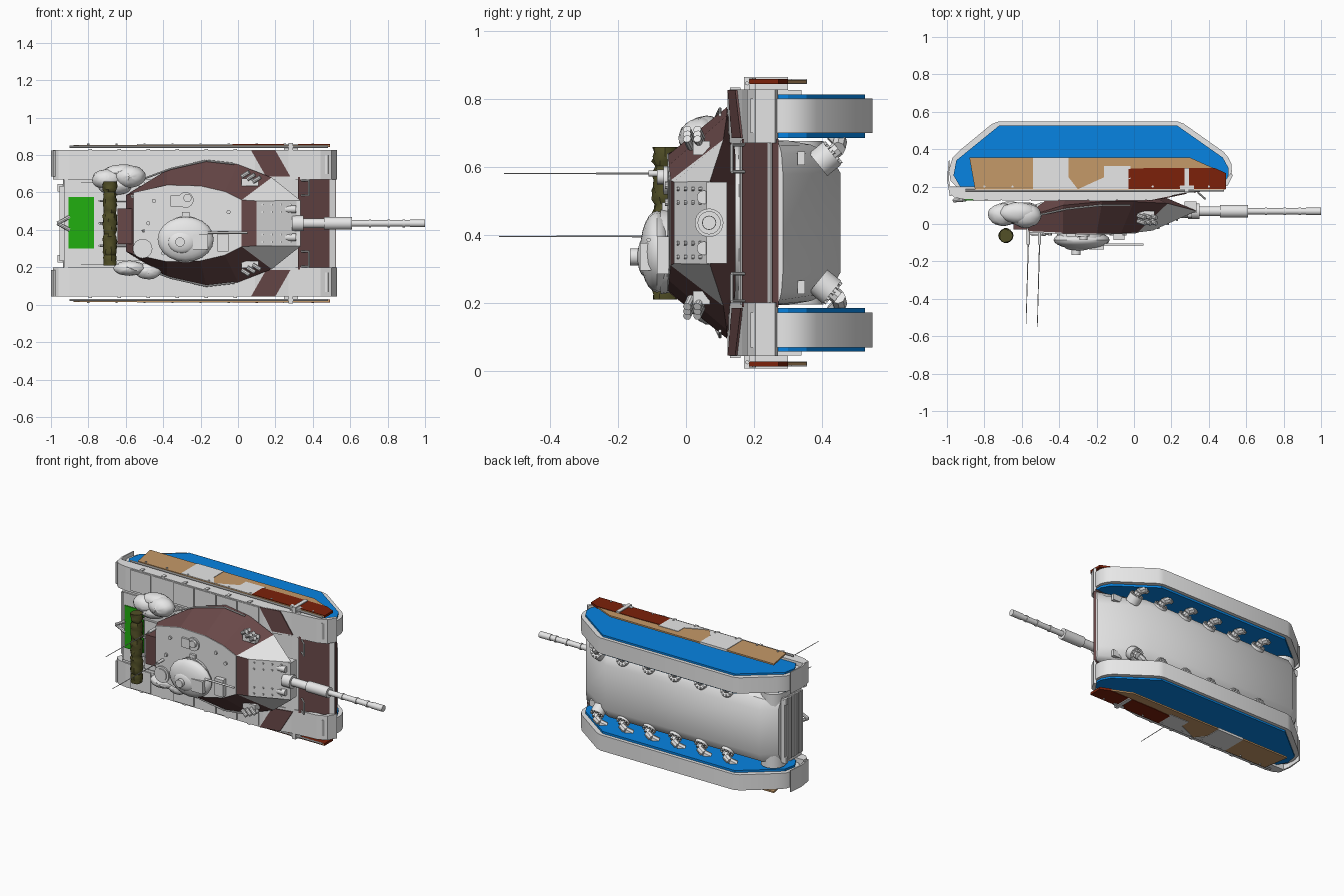
import bpy, bmesh, math, random
from mathutils import Vector, Matrix

random.seed(4)
cube = bpy.data.objects.get("Cube")
if cube:
    bpy.data.objects.remove(cube)


def material(name, *rgb):
    m = bpy.data.materials.new(name)
    m.use_nodes = True
    m.diffuse_color = (*rgb, 1)
    m.node_tree.nodes["Principled BSDF"].inputs["Base Color"].default_value = (*rgb, 1)
    return m


WHITE = material("pale grey", .84, .84, .84)
BROWN = material("brown", .14, .065, .065)
BLUE = material("blue", .002, .23, .76)
GREEN = material("green", .015, .43, .005)
TAN = material("tan", .56, .32, .14)
RED = material("dark red", .2, .015, .003)
OLIVE = material("olive", .085, .08, .02)

# Working axes are forward, left, up; the whole vehicle lies on its side
LAY = Matrix.Translation((0, 0, .435)) @ Matrix.Rotation(math.pi / 2, 4, 'X')


def finish(name, bm, mats, smooth=False):
    bmesh.ops.recalc_face_normals(bm, faces=bm.faces)
    bm.transform(LAY)
    me = bpy.data.meshes.new(name)
    bm.to_mesh(me)
    bm.free()
    for m in mats if isinstance(mats, list) else [mats]:
        me.materials.append(m)
    ob = bpy.data.objects.new(name, me)
    bpy.context.collection.objects.link(ob)
    if smooth:
        bpy.ops.object.select_all(action='DESELECT')
        ob.select_set(True)
        bpy.context.view_layer.objects.active = ob
        bpy.ops.object.shade_smooth_by_angle(angle=math.radians(35))
    return ob


def loft(name, rings, mats, smooth=False, rule=None):
    bm = bmesh.new()
    vs = [[bm.verts.new(p) for p in r] for r in rings]
    n = len(rings[0])
    for a, b in zip(vs, vs[1:]):
        for i in range(n):
            bm.faces.new((a[i], a[(i + 1) % n], b[(i + 1) % n], b[i]))
    bm.faces.new(vs[0])
    bm.faces.new(vs[-1])
    if rule:
        for f in bm.faces:
            f.material_index = rule(f.calc_center_median())
    return finish(name, bm, mats, smooth)


def prism(name, profile, s0, s1, mat, smooth=False):
    return loft(name, [[(x, s, h) for x, h in profile] for s in (s0, s1)], mat, smooth)


def box(name, x0, x1, s0, s1, h0, h1, mat=WHITE):
    return prism(name, [(x0, h0), (x1, h0), (x1, h1), (x0, h1)], s0, s1, mat)


def rod(name, a, b, r, mat=WHITE, r2=None, seg=16):
    a, b = Vector(a), Vector(b)
    bm = bmesh.new()
    bmesh.ops.create_cone(bm, cap_ends=True, segments=seg, radius1=r,
                          radius2=r if r2 is None else r2, depth=(b - a).length)
    q = (b - a).to_track_quat('Z', 'Y').to_matrix().to_4x4()
    bm.transform(Matrix.Translation((a + b) / 2) @ q)
    return finish(name, bm, mat, True)


def ball(name, centre, size, lump=0.0):
    bm = bmesh.new()
    bmesh.ops.create_uvsphere(bm, u_segments=20, v_segments=12, radius=1)
    for v in bm.verts:
        v.co *= 1 + random.uniform(-lump, lump)
    bm.transform(Matrix.Translation(centre) @ Matrix.Diagonal((*size, 1)))
    return finish(name, bm, WHITE, True)


def tube(name, pts, r):
    for a, b in zip(pts, pts[1:]):
        rod(name, a, b, r, seg=8)


# Hull: rounded belly running into one sloping nose plate
def hull_ring(x, top, low, w):
    rows = [(1, 0), (1, .47), (.95, .7), (.85, .88), (.6, 1)]
    half = [(w * k, top + (low - top) * t) for k, t in rows]
    return [(x, s, h) for s, h in half] + [(x, -s, h) for s, h in reversed(half)]


loft("hull", [hull_ring(-.93, -.14, -.38, .235), hull_ring(-.84, -.14, -.45, .24),
              hull_ring(.26, -.16, -.455, .242), hull_ring(.52, -.25, -.285, .24)], WHITE, True)
prism("glacis", [(.32, -.165), (.525, -.255), (.52, -.272), (.32, -.26)], -.247, .247, BROWN)
box("engine_deck", -.92, -.5, -.22, .22, -.15, -.132)
box("engine_cover", -.905, -.77, -.135, .14, -.15, -.125, GREEN)
for i in range(9):
    h = -.17 - i * .022
    box("rear_louvre", -.955, -.92, -.2, .2, h - .007, h + .007)
tube("travel_lock", [(-.9, -.035, -.13), (-.965, 0, -.125), (-.9, .035, -.13)], .01)
for s in (-.19, .19):
    box("front_tow_eye", .38, .45, s - .02, s + .02, -.35, -.328)
    box("rear_tow_eye", -.965, -.93, s - .02, s + .02, -.35, -.33)
    rod("final_drive", (-.86, s - .05, -.33), (-.86, s + .05, -.33), .075)
    tube("lamp_guard", [(.34, s - .04, -.17), (.38, s - .04, -.135), (.38, s + .04, -.135),
                        (.34, s + .04, -.17)], .005)

# Running gear, fenders and skirts on both sides
fill = [(-.93, -.2), (-.965, -.26), (-.95, -.34), (-.72, -.527), (.23, -.527),
        (.475, -.355), (.505, -.3), (.505, -.26), (.47, -.2)]
band = [(-.94, -.19), (-.98, -.23), (-.99, -.29), (-.97, -.355), (-.93, -.395), (-.76, -.535), (-.72, -.549),
        (.23, -.549), (.265, -.537), (.48, -.385), (.505, -.355), (.521, -.32), (.523, -.28), (.508, -.23), (.48, -.19)]
skirt = [(-.88, -.355), (.3, -.355), (.49, -.27), (.49, -.185), (-.85, -.185)]
fender = [(-.985, -.2), (-.99, -.17), (-.96, -.142), (-.9, -.13), (.09, -.128), (.27, -.165), (.44, -.18),
          (.5, -.205), (.53, -.262), (.515, -.27), (.47, -.21), (.3, -.2)]
for d in (-1, 1):
    prism("track_fill", fill, d * .25, d * .378, BLUE)
    prism("track_band", band, d * .264, d * .366, WHITE, True)
    prism("fender", fender, d * .235, d * .392, WHITE)
    prism("rear_mudflap", [(-.985, -.15), (-1, -.24), (-.99, -.34), (-.985, -.34), (-.99, -.24), (-.975, -.15)],
          d * .25, d * .39, WHITE)
    # Stowage bins and the brown painted panel on the front slope
    for i in range(6):
        x = -.86 + i * .155
        box("stowage_bin", x, x + .145, d * .25, d * .385, -.14, -.122 - .003 * (i % 2))
        box("bin_latch", x + .06, x + .08, d * .384, d * .398, -.16, -.13)
    panel = [(.07, .39), (.2, .39), (.28, .25), (.15, .25)]
    loft("brown_panel", [[(x, d * s, dz - .128 - max(0, x - .09) * .206) for x, s in panel]
                         for dz in (-.002, .006)], BROWN)
    # Skirt sheets with painted patches
    prism("skirt", skirt, d * .41, d * .42, TAN)
    patches = [("skirt_red", RED, [(-.03, -.295), (.1, -.3), (.43, -.3), (.492, -.272), (.492, -.186), (-.03, -.186)]),
               ("skirt_pale", WHITE, [(-.54, -.356), (-.35, -.356), (-.35, -.25), (-.3, -.186), (-.54, -.186)]),
               ("skirt_pale_small", WHITE, [(-.16, -.31), (-.02, -.31), (-.02, -.186), (-.3, -.186), (-.16, -.25)])]
    for name, mat, prof in patches:
        prism(name, prof, d * .408, d * .423, mat)
    tube("skirt_rail", [(-.9, d * .41, -.18), (.48, d * .41, -.18)], .006)
    box("skirt_bracket", .27, .295, d * .39, d * .429, -.3, -.17)
    box("skirt_bracket_foot", .245, .32, d * .39, d * .425, -.205, -.185)
    for i in range(9):
        x = -.8 + i * .15
        rod("skirt_bolt", (x, d * .415, -.2), (x, d * .426, -.2), .006, seg=8)
    # Suspension arms: bolted round mounts on the belly edge, arms hooking outwards
    axis = Vector((0, d * .63, -.78))
    side = Vector((0, d * .78, .63))
    for i in range(6):
        c = Vector((.34 - i * .187, d * .19, -.412))
        rod("arm_mount", c - axis * .03, c + axis * .022, .043)
        for k in range(10):
            a = k * math.pi / 5
            p = c + Vector((math.cos(a), 0, 0)) * .036 + side * math.sin(a) * .036
            rod("mount_bolt", p, p + axis * .03, .006, seg=6)
        tube("suspension_arm", [c, c + axis * .045, c + Vector((-.035, d * .05, -.04)),
                                c + Vector((-.07, d * .07, -.02))], .022)


# Turret: faceted brown shell with pale roof and front cheeks
def ring(half):
    return [Vector(p) for p in half] + [Vector((x, -s, h)) for x, s, h in reversed(half)]


under = [(-.46, .14, -.135), (-.36, .22, -.14), (-.15, .26, -.14), (0, .25, -.14), (.1, .2, -.145), (.16, .11, -.145)]
waist = [(-.6, .15, -.03), (-.38, .285, -.1), (-.17, .34, -.12), (0, .315, -.12), (.18, .245, -.11), (.335, .122, -.07)]
roof = [(-.56, .165, .042), (-.38, .205, .05), (-.2, .2, .052), (-.07, .17, .05), (.02, .125, .045), (.1, .12, .035)]


def turret_colour(c):
    return 0 if c.x > .13 and c.z > -.1 else 1


loft("turret", [ring(under), ring(waist), ring(roof)], [WHITE, BROWN], rule=turret_colour)
loft("turret_roof", [[Vector(p) + Vector((0, 0, dz)) for p in ring(roof[:5])] for dz in (-.004, .004)], WHITE)
rod("turret_ring", (-.15, 0, -.17), (-.15, 0, -.13), .235, seg=40)
box("bustle", -.645, -.55, -.11, .08, -.07, .03, BROWN)
box("rear_rack", -.72, -.52, -.2, .2, -.1, -.07)
for s in (-.12, 0, .12):
    tube("rack_bar", [(-.54, s, -.07), (-.74, s, -.07), (-.74, s, .0)], .006)

# Mantlet with bolts, sights and gun
for i in range(4):
    for s in (-.1, -.06, .06, .1):
        x = .13 + i * .05
        h = .035 - (x - .1) * .43
        rod("mantlet_bolt", (x, s, h - .005), (x, s, h + .005), .006, seg=8)
box("mantlet_block", .27, .335, -.12, .12, -.12, -.06)
for s in (-.075, .075):
    rod("sight_port", (.24, s, -.052), (.31, s, -.052), .02)
GUN = -.068
for name, x0, x1, r in (("gun_collar", .29, .35, .042), ("gun_base", .34, .47, .026), ("gun_sleeve", .46, .61, .034),
                        ("gun_barrel", .6, .94, .017), ("gun_muzzle", .92, 1, .02)):
    rod(name, (x0, 0, GUN), (x1, 0, GUN), r, seg=24)
for x in (.7, .8, .88):
    rod("gun_band", (x, 0, GUN), (x + .012, 0, GUN), .021)

# Cupola, hatches and roof fittings
rod("cupola_base", (-.28, -.085, .045), (-.28, -.085, .075), .12, r2=.125, seg=32)
ball("cupola_dome", (-.28, -.085, .085), (.15, .12, .05))
ball("cupola_top", (-.3, -.1, .118), (.075, .06, .025))
box("cupola_sight", -.24, -.16, -.14, -.06, .09, .135)
rod("cupola_stub", (-.31, -.1, .13), (-.31, -.1, .165), .025)
rod("machine_gun", (-.16, -.05, .11), (.05, -.05, .11), .006)
rod("loader_hatch", (-.28, .125, .045), (-.28, .125, .066), .042, seg=24)
rod("loader_periscope", (-.27, .135, .06), (-.27, .135, .085), .022)
box("loader_hinge", -.36, -.3, .09, .15, .05, .068)
rod("vent_rim", (-.51, -.135, .035), (-.51, -.135, .058), .052, seg=24)
rod("vent_cap", (-.51, -.135, .055), (-.51, -.135, .064), .038, seg=24)
box("sight_housing", -.11, -.05, -.15, -.04, .045, .085)
box("roof_block", -.3, -.26, .02, .06, .05, .07)
for x, s in ((-.45, .12), (-.48, .0), (-.12, .11), (-.05, .06), (-.4, -.16)):
    rod("roof_stud", (x, s, .045), (x, s, .062), .011, seg=10)

# Side rails, smoke tubes and stowed bags
for d in (-1, 1):
    tube("side_rail", [(-.5, d * .24, -.05), (-.36, d * .292, -.08), (-.17, d * .335, -.1), (-.02, d * .318, -.1)], .005)
    for k in range(3):
        for h in (-.015, -.045):
            a = Vector((.02 + k * .03, d * (.25 - k * .014), h))
            rod("smoke_tube", a, a + Vector((.04, d * .025, .012)), .012, seg=10)
    box("smoke_mount", .02, .11, d * .2, d * .24, -.07, -.02)
for c, size in (((-.7, .235, -.05), (.08, .055, .06)), ((-.58, .25, -.045), (.085, .06, .065)),
                ((-.66, .2, -.06), (.09, .05, .06)), ((-.62, .27, -.06), (.1, .045, .055)),
                ((-.58, -.24, -.06), (.085, .04, .055)), ((-.48, -.255, -.07), (.07, .045, .045))):
    ball("stowed_bag", c, size, .04)

# Rolled tarpaulin, lumpy and strapped
rings = []
for j in range(33):
    r = .037 * (.85 if j % 8 == 4 else 1)
    turns = [2 * math.pi * k / 14 for k in range(14)]
    rings.append([(-.685 + r * random.uniform(.85, 1.12) * math.cos(a), -.225 + j * .014,
                   .062 + r * random.uniform(.85, 1.12) * math.sin(a)) for a in turns])
loft("tarpaulin_roll", rings, OLIVE, True)

# Whip aerials
for x, s, top in ((-.565, .145, .535), (-.505, -.04, .55)):
    rod("aerial_base", (x, s, .02), (x, s, .11), .009)
    rod("aerial", (x, s, .1), (x - .012, s, top), .003, r2=.0018, seg=6)
